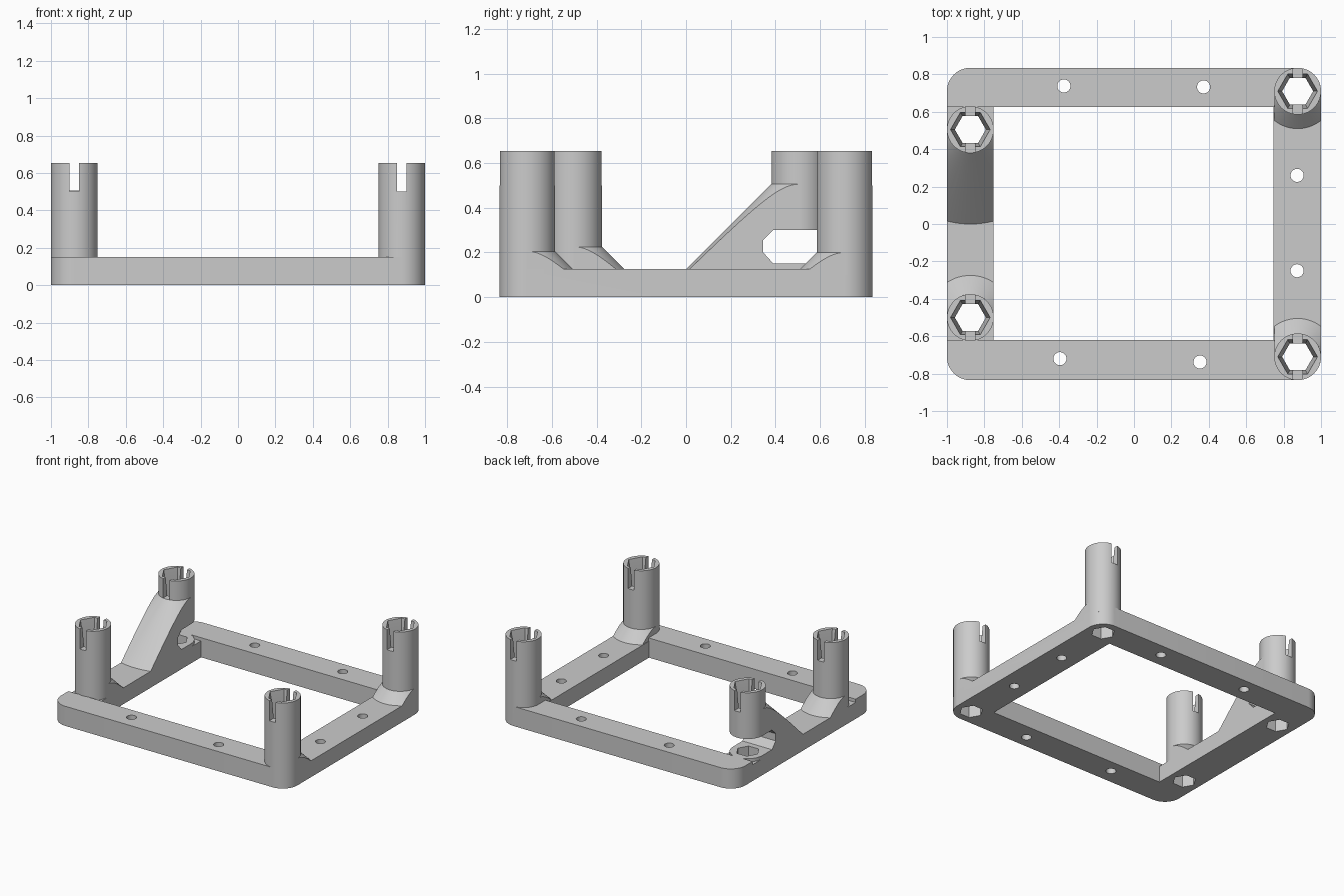
import bpy
import bmesh
from math import pi, cos, sin, radians
from mathutils import Vector

if "Cube" in bpy.data.objects:
    bpy.data.objects.remove(bpy.data.objects["Cube"], do_unlink=True)

grey = bpy.data.materials.new("plain_grey")
grey.use_nodes = True
grey.diffuse_color = (0.6, 0.6, 0.6, 1)
grey.node_tree.nodes["Principled BSDF"].inputs["Base Color"].default_value = grey.diffuse_color

BAR_END, BAR_SIDE = 0.15, 0.125     # bar heights
POST_R, POST_TOP = 0.125, 0.653
HEX_R, SLOT_Z = 0.083, 0.5
HALF_Y = 0.835


def ring(x, y, z, r, n):
    return [Vector((x + r * cos(2 * pi * i / n), y + r * sin(2 * pi * i / n), z)) for i in range(n)]


def rect(x0, x1, y0, y1, z):
    return [Vector((x, y, z)) for x, y in ((x0, y0), (x1, y0), (x1, y1), (x0, y1))]


def rounded(hx, hy, r, z, steps=12):
    pts = []
    for k, (sx, sy) in enumerate(((1, 1), (-1, 1), (-1, -1), (1, -1))):
        for i in range(steps + 1):
            a = pi / 2 * (k + i / steps)
            pts.append(Vector((sx * (hx - r) + r * cos(a), sy * (hy - r) + r * sin(a), z)))
    return pts


def loft(name, rings, planes=()):
    """Closed solid through rings, optionally trimmed by (point, outward normal) planes."""
    bm = bmesh.new()
    loops = [[bm.verts.new(p) for p in r] for r in rings]
    n = len(loops[0])
    for a, b in zip(loops, loops[1:]):
        for i in range(n):
            j = (i + 1) % n
            bm.faces.new((a[i], a[j], b[j], b[i]))
    bm.faces.new(loops[0][::-1])
    bm.faces.new(loops[-1])
    for co, no in planes:
        geom = bm.verts[:] + bm.edges[:] + bm.faces[:]
        cut = bmesh.ops.bisect_plane(bm, geom=geom, plane_co=co, plane_no=no, clear_outer=True)
        edges = [e for e in cut["geom_cut"] if isinstance(e, bmesh.types.BMEdge)]
        bmesh.ops.holes_fill(bm, edges=edges)
    bmesh.ops.recalc_face_normals(bm, faces=bm.faces)
    mesh = bpy.data.meshes.new(name)
    bm.to_mesh(mesh)
    bm.free()
    mesh.materials.append(grey)
    obj = bpy.data.objects.new(name, mesh)
    bpy.context.collection.objects.link(obj)
    return obj


def box(name, x0, x1, y0, y1, z0, z1):
    return loft(name, [rect(x0, x1, y0, y1, z0), rect(x0, x1, y0, y1, z1)])


def carve(obj, cutters):
    for c in cutters:
        c.hide_render = True
        mod = obj.modifiers.new("cut", "BOOLEAN")
        mod.operation, mod.solver, mod.object = "DIFFERENCE", "EXACT", c
    bpy.context.view_layer.update()
    deps = bpy.context.evaluated_depsgraph_get()
    mesh = bpy.data.meshes.new_from_object(obj.evaluated_get(deps))
    obj.modifiers.clear()
    obj.data = mesh
    mesh.shade_smooth()
    mesh.set_sharp_from_angle(angle=radians(25))


# Posts: name, centre, gusset foot radius
posts = [
    ("front_left", 0.875, -0.71, 0.205),
    ("back_left", 0.875, 0.71, 0.2),
    ("front_right", -0.875, -0.5, 0.225),
    ("back_right", -0.875, 0.505, 0.505),
]

# Clearance below the long gusset's post, with chamfered inner end
profile = [(0.345, 0.2), (0.39, BAR_END), (0.7, BAR_END), (0.7, 0.3), (0.39, 0.3), (0.345, 0.255)]
clearance = loft("clearance_cutter", [[Vector((x, y, z)) for y, z in profile] for x in (-1.1, -0.7)])

helpers = [clearance]
hex_holes = []
for name, x, y, foot in posts:
    # Hexagonal bore, flaring towards the top
    bore = loft(name + "_bore_cutter", [
        ring(x, y, -0.1, HEX_R, 6), ring(x, y, SLOT_Z, HEX_R, 6),
        ring(x, y, POST_TOP, 0.106, 6), ring(x, y, POST_TOP + 0.1, 0.106, 6)])
    slot = box(name + "_slot_cutter", x - 0.026, x + 0.026, y - 0.2, y + 0.2, SLOT_Z, 0.8)
    post = loft(name + "_post", [ring(x, y, z, POST_R, 64) for z in (0.1, POST_TOP)])
    # Conical gusset trimmed to the bar width, facing the middle of the frame
    side = 1 if y > 0 else -1
    gusset = loft(name + "_gusset", [
        ring(x, y, BAR_SIDE, foot, 128), ring(x, y, BAR_SIDE + foot - POST_R, POST_R, 128)],
        [((x + POST_R, y, 0), (1, 0, 0)), ((x - POST_R, y, 0), (-1, 0, 0)), ((x, y, 0), (0, side, 0))])
    extra = [clearance] if name == "back_right" else []
    carve(post, [bore, slot] + extra)
    carve(gusset, [bore] + extra)
    hex_holes.append(bore)
    helpers += [bore, slot]

# Base frame with the opening, lower side bars and screw holes
frame = loft("base_frame", [rounded(1, HALF_Y, POST_R, z) for z in (0, BAR_END)])
opening = box("opening_cutter", -0.75, 0.747, -0.62, 0.625, -0.1, 0.4)
lowering = box("side_bar_cutter", -1.1, 1.1, -0.62, 0.625, BAR_SIDE, 0.3)
screws = [(-0.375, 0.738), (0.372, 0.733), (-0.396, -0.72), (0.353, -0.738), (0.872, 0.26), (0.872, -0.25)]
holes = [loft("screw_hole_cutter", [ring(x, y, z, 0.035, 32) for z in (-0.1, 0.3)]) for x, y in screws]
carve(frame, [opening, lowering] + holes + hex_holes)
helpers += [opening, lowering] + holes

for h in helpers:
    bpy.data.objects.remove(h, do_unlink=True)
